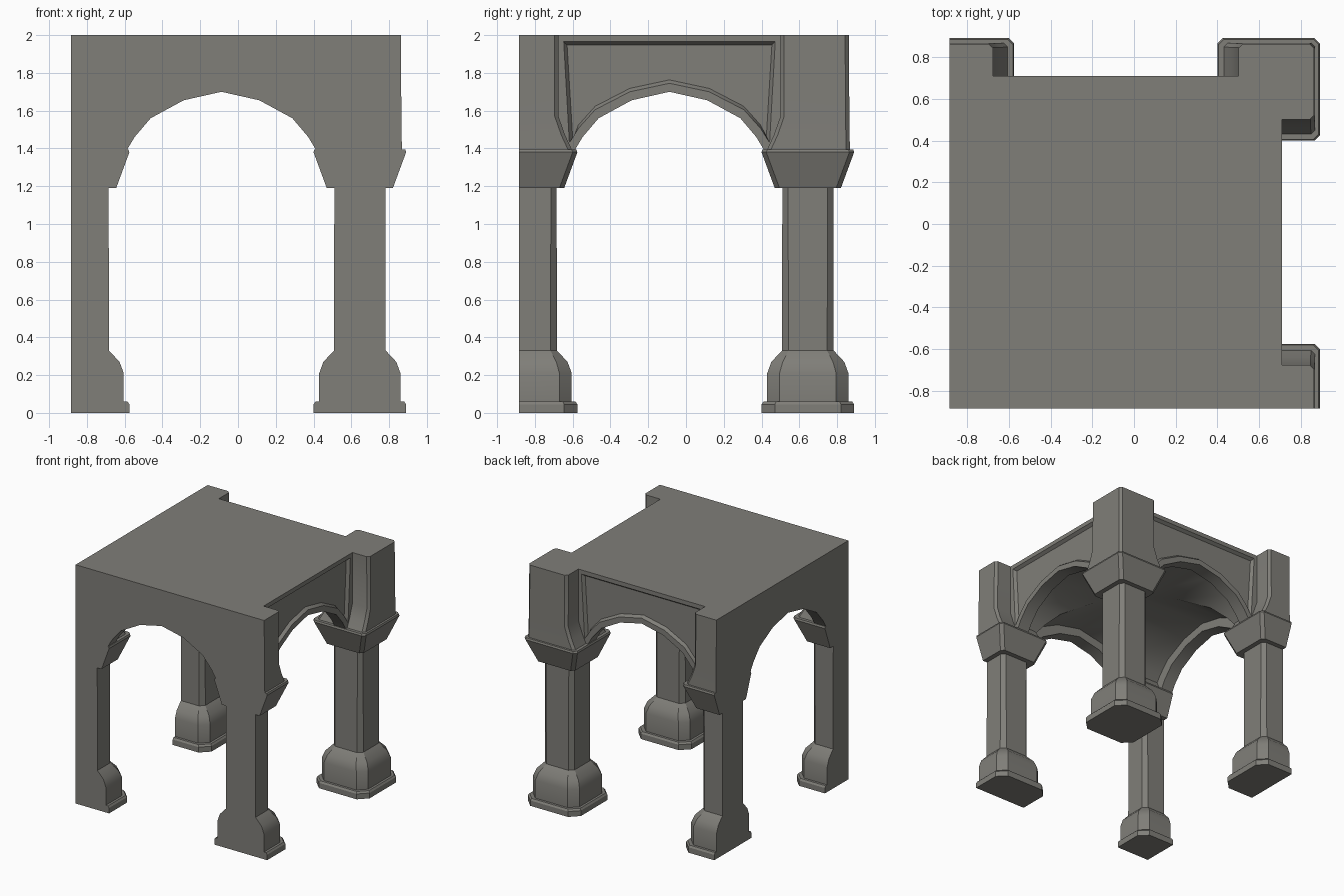
import bpy, bmesh
from mathutils import Vector

if "Cube" in bpy.data.objects:
    bpy.data.objects.remove(bpy.data.objects["Cube"])

C = -0.0875            # centre of the bay in x and y
OUT, CUT = 0.71, -0.885  # outer wall planes
COL = 0.645            # centre of the full column

stone = bpy.data.materials.new("grey stone")
stone.diffuse_color = (0.215, 0.21, 0.19, 1)
stone.use_nodes = True
stone.node_tree.nodes["Principled BSDF"].inputs["Base Color"].default_value = stone.diffuse_color


def finish(name, bm):
    bmesh.ops.recalc_face_normals(bm, faces=bm.faces)
    me = bpy.data.meshes.new(name)
    bm.to_mesh(me)
    bm.free()
    ob = bpy.data.objects.new(name, me)
    bpy.context.collection.objects.link(ob)
    me.materials.append(stone)
    return ob


def loft(rings):
    bm = bmesh.new()
    rows = [[bm.verts.new(p) for p in r] for r in rings]
    for a, b in zip(rows, rows[1:]):
        for i in range(len(a)):
            j = (i + 1) % len(a)
            bm.faces.new((a[i], a[j], b[j], b[i]))
    bm.faces.new(rows[0][::-1])
    bm.faces.new(rows[-1])
    return bm


def smooth(ob, angle=0.55):
    bpy.ops.object.select_all(action='DESELECT')
    ob.select_set(True)
    bpy.context.view_layer.objects.active = ob
    bpy.ops.object.shade_smooth_by_angle(angle=angle)


def square(z, lo, hi, c):
    # square ring with chamfered corners
    return [(x, y, z) for x, y in (
        (lo + c, lo), (hi - c, lo), (hi, lo + c), (hi, hi - c),
        (hi - c, hi), (lo + c, hi), (lo, hi - c), (lo, lo + c))]


def sym(z, h, c):
    return square(z, COL - h, COL + h, c)


# column: plinth, rounded base, shaft, flared capital, springer pier
def column(name, mx, my):
    bm = loft([
        sym(0, .245, .07), sym(.045, .245, .07), sym(.06, .235, .067),
        sym(.06, .215, .065), sym(.21, .215, .065), sym(.27, .193, .06),
        sym(.33, .137, .035), sym(1.19, .135, .03), sym(1.19, .175, .025),
        sym(1.38, .245, .025), sym(1.395, .24, .025),
        square(1.395, .43, .868, .02), square(1.47, .465, .866, .02),
        square(1.57, .50, .865, .02), square(2, .50, .862, .02)])
    for v in bm.verts:
        if mx:
            v.co.x = 2 * C - v.co.x
        if my:
            v.co.y = 2 * C - v.co.y
    # slice flush with the front and left planes
    for n in ((1, 0, 0), (0, 1, 0)):
        geom = bm.verts[:] + bm.edges[:] + bm.faces[:]
        r = bmesh.ops.bisect_plane(bm, geom=geom, plane_co=Vector(n) * CUT,
                                   plane_no=n, clear_inner=True)
        edges = [e for e in r['geom_cut'] if isinstance(e, bmesh.types.BMEdge)]
        if edges:
            bmesh.ops.holes_fill(bm, edges=edges)
    smooth(finish(name, bm))


column("back_right_column", False, False)
column("back_left_column", True, False)
column("front_right_column", False, True)
column("front_left_column", True, True)

# faceted pointed arch, half profile as (offset from centre, height)
HALF = [(.505, 1.385), (.46, 1.46), (.375, 1.56), (.20, 1.655), (0, 1.70)]


def arch(su=1.0, dz=0.0):
    right = [(u * su, z + dz) for u, z in HALF]
    return right + [(-u, z) for u, z in right[-2::-1]]


def place(profile, d, axis):
    # put a (u, z) profile on the plane at d along the axis
    return [(d, C + u, z) if axis == 'x' else (C + u, d, z) for u, z in profile]


def carve(target, bm):
    cutter = finish("cutter", bm)
    cutter.hide_render = True
    m = target.modifiers.new("cut", 'BOOLEAN')
    m.operation, m.solver, m.object = 'DIFFERENCE', 'EXACT', cutter
    bpy.context.view_layer.objects.active = target
    bpy.ops.object.modifier_apply(modifier=m.name)
    bpy.data.objects.remove(cutter)


def panel(d):
    a = arch(1.05, .045 + d)
    a[0], a[-1] = (.53 - d, a[0][1]), (-.53 + d, a[-1][1])
    return a + [(-.56 + d, 1.965 - d), (.56 - d, 1.965 - d)]


# vaulted canopy: solid block with arches, groin vault and wall panels cut out
box = [[(x, y, z) for x, y in ((CUT, CUT), (OUT, CUT), (OUT, OUT), (CUT, OUT))]
       for z in (1.39, 2)]
canopy = finish("vaulted_canopy", loft(box))
for axis in 'xy':
    opening = arch() + [(-.505, 1.2), (.505, 1.2)]
    carve(canopy, loft([place(opening, d, axis) for d in (-1.2, 1.2)]))
for axis in 'xy':
    vault = arch(1.12, .07) + [(-.5656, 1.2), (.5656, 1.2)]
    carve(canopy, loft([place(vault, C + d, axis) for d in (-.69, .69)]))
for axis in 'xy':
    carve(canopy, loft([place(panel(0), OUT + .02, axis),
                        place(panel(0), OUT, axis),
                        place(panel(.018), OUT - .025, axis)]))
smooth(canopy)
